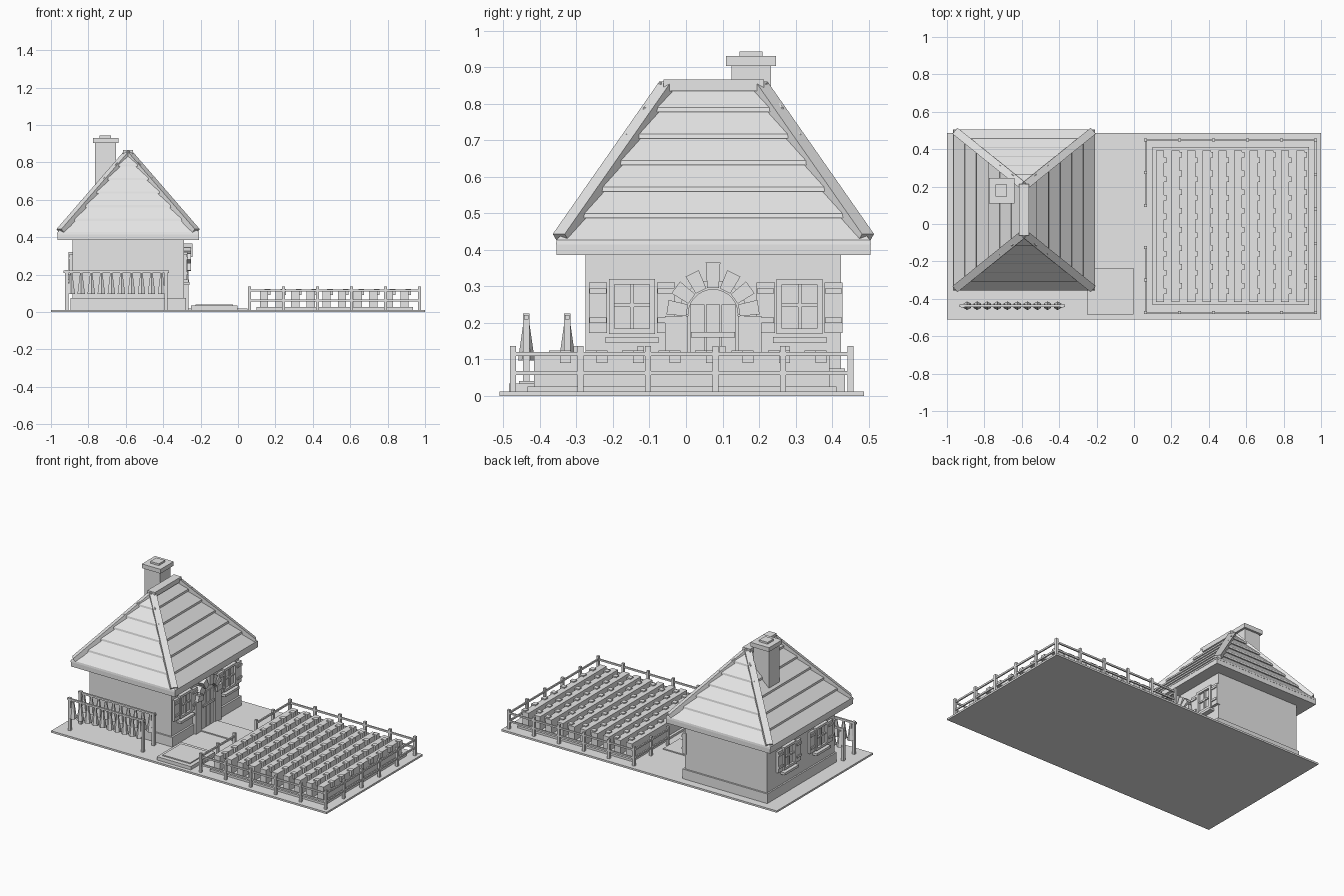
import bpy, bmesh, math
from mathutils import Vector, Matrix

cube = bpy.data.objects.get("Cube")
if cube:
    bpy.data.objects.remove(cube, do_unlink=True)

stone = bpy.data.materials.new("plain_grey")
stone.use_nodes = True
GREY = (0.8, 0.8, 0.8, 1)
stone.diffuse_color = GREY
stone.node_tree.nodes["Principled BSDF"].inputs["Base Color"].default_value = GREY


def box(bm, x, y, z):
    """Box from three (low, high) ranges."""
    size = [b - a for a, b in (x, y, z)]
    mid = [(a + b) / 2 for a, b in (x, y, z)]
    bmesh.ops.create_cube(bm, size=1, matrix=Matrix.Translation(mid) @ Matrix.Diagonal((*size, 1)))


def beam(bm, p, q, width, height):
    p, q = Vector(p), Vector(q)
    turn = (q - p).to_track_quat('X', 'Z').to_matrix().to_4x4()
    bmesh.ops.create_cube(bm, size=1, matrix=Matrix.Translation((p + q) / 2) @ turn
                          @ Matrix.Diagonal(((q - p).length, width, height, 1)))


def loft(bm, rings):
    """Closed solid through rings of equal point count."""
    loops = [[bm.verts.new(p) for p in r] for r in rings]
    n = len(loops[0])
    for a, b in zip(loops, loops[1:]):
        for i in range(n):
            bm.faces.new((a[i], a[(i + 1) % n], b[(i + 1) % n], b[i]))
    bm.faces.new(loops[0][::-1])
    bm.faces.new(loops[-1])


def slab_yz(bm, pts, x0, x1):
    loft(bm, [[(x, y, z) for y, z in pts] for x in (x0, x1)])


def finish(name, bm):
    bmesh.ops.recalc_face_normals(bm, faces=bm.faces)
    me = bpy.data.meshes.new(name)
    bm.to_mesh(me)
    bm.free()
    me.materials.append(stone)
    ob = bpy.data.objects.new(name, me)
    bpy.context.scene.collection.objects.link(ob)
    return ob


def part(name, *boxes):
    bm = bmesh.new()
    for b in boxes:
        box(bm, *b)
    return finish(name, bm)


# Ground, walls and steps
part("ground", ((-1, 1), (-.51, .487), (0, .012)))
part("walls", ((-.885, -.29), (-.275, .424), (.01, .4)))
part("plinth", ((-.895, -.278), (-.285, .435), (.01, .075)))
part("door_path", ((-.285, .05), (-.005, .165), (.01, .019)))
part("stone_step", ((-.25, -.003), (-.485, -.235), (.01, .034)),
     ((-.228, -.028), (-.457, -.265), (.03, .041)))

# Roof: eave board, overlapping plank courses, hip beams and ridge
CX = -.5875
part("eave_board", ((CX - .378, CX + .378), (-.355, .505), (.385, .42)))


def roof_ring(t, out=0, up=0):
    hx = .372 * (1 - t) + out
    y0, y1 = -.348 + .285 * t - out, .498 - .285 * t + out
    z = .415 + .435 * t + up
    return [(CX - hx, y0, z), (CX + hx, y0, z), (CX + hx, y1, z), (CX - hx, y1, z)]


COURSES = 6
bm = bmesh.new()
for i in range(COURSES):
    t0, t1 = i / COURSES, (i + 1) / COURSES
    loft(bm, [roof_ring(t0, -.004), roof_ring(t0, .008), roof_ring(t0, .006, .012),
              roof_ring(min(t1 + .02, .999), -.002)])
finish("roof_planks", bm)

bm = bmesh.new()
for sx in (-1, 1):
    for y0, y1 in ((-.342, -.05), (.492, .2)):
        beam(bm, (CX + sx * .362, y0, .432), (CX, y1, .85), .042, .03)
finish("hip_beams", bm)
part("ridge_cap", ((CX - .027, CX + .027), (-.062, .213), (.835, .866)))
part("chimney", ((-.765, -.653), (.125, .232), (.55, .91)),
     ((-.775, -.64), (.11, .246), (.903, .931)),
     ((-.74, -.678), (.147, .21), (.93, .943)))


# Windows with cross bars, sill and shutters
def window(name, yc, wall, s):
    bm = bmesh.new()

    def put(d0, d1, y, z):
        box(bm, sorted((wall + s * d0, wall + s * d1)), (yc + y[0], yc + y[1]), z)
    put(-.01, .006, (-.06, .06), (.17, .32))
    for side in (-1, 1):
        put(-.01, .02, sorted((side * .048, side * .063)), (.17, .32))
        put(-.01, .016, sorted((side * .068, side * .118)), (.172, .31))
        for z in (.2, .28):
            put(0, .022, sorted((side * .07, side * .116)), (z, z + .014))
    for z in (.17, .305):
        put(-.01, .02, (-.063, .063), (z, z + .015))
    put(-.01, .015, (-.005, .005), (.17, .32))
    put(-.01, .015, (-.05, .05), (.243, .253))
    put(-.01, .032, (-.073, .073), (.145, .161))
    finish(name, bm)


window("right_window_front", -.148, -.29, 1)
window("right_window_back", .311, -.29, 1)
window("left_window_front", -.12, -.885, -1)
window("left_window_back", .21, -.885, -1)

# Arched door with planks and bar
DY, DZ, R = .074, .223, .068


def arc(r, n=14):
    return [(DY + r * math.cos(math.pi * i / n), DZ + r * math.sin(math.pi * i / n))
            for i in range(n + 1)]


bm = bmesh.new()
slab_yz(bm, [(DY - R, .012), (DY + R, .012)] + arc(R), -.3, -.274)
for k in (-1, 0, 1):
    box(bm, (-.28, -.269), (DY + k * .042 - .019, DY + k * .042 + .019), (.014, .25))
box(bm, (-.28, -.262), (DY - .06, DY + .06), (.16, .175))
finish("door", bm)

# Door surround: pillars, arch band and fanned stones
bm = bmesh.new()
for s in (-1, 1):
    box(bm, (-.3, -.264), sorted((DY + s * R, DY + s * .132)), (.01, .218))
slab_yz(bm, arc(R) + arc(.094)[::-1], -.3, -.266)
for k in range(7):
    a = math.radians(9 + 27 * k)
    along, across = Vector((math.cos(a), math.sin(a))), Vector((-math.sin(a), math.cos(a)))
    outer = .142 if k == 3 else .126
    mid = Vector((DY, DZ))
    pts = [mid + along * r + across * w
           for r, w in ((.072, -.016), (outer, -.02), (outer, .02), (.072, .016))]
    slab_yz(bm, pts, -.3, -.242 if k == 3 else -.25)
finish("door_surround", bm)

# Two drying racks with hanging bundles
for name, y in (("front_rack", -.437), ("back_rack", -.325)):
    bm = bmesh.new()
    for x in (-.915, -.385):
        box(bm, (x - .009, x + .009), (y - .009, y + .009), (.01, .225))
    box(bm, (-.932, -.37), (y - .006, y + .006), (.209, .221))
    for i in range(10):
        bmesh.ops.create_cone(bm, cap_ends=True, segments=6, radius1=.023, radius2=.006, depth=.118,
                              matrix=Matrix.Translation((-.892 + i * .0537, y, .156)))
    finish(name, bm)

# Garden bed, crop rows and small plants
part("garden_bed", ((.1, .935), (-.434, .412), (.01, .026)))
bm, plants = bmesh.new(), bmesh.new()
for i in range(10):
    x = .117 + i * .0835
    box(bm, (x, x + .044), (-.416, .393), (.02, .117))
    for j in range(8):
        y = -.36 + j * .1 + (i % 2) * .03
        box(plants, (x + .026, x + .056), (y - .015, y + .015), (.09, .124))
finish("crop_rows", bm)
finish("crop_plants", plants)

# Fence with a gate gap towards the house
X0, X1, Y0, Y1 = .062, .97, -.474, .45
bm = bmesh.new()


def fence(p, q, bays):
    p, q = Vector(p), Vector(q)
    for i in range(bays + 1):
        c = p.lerp(q, i / bays)
        box(bm, (c.x - .008, c.x + .008), (c.y - .008, c.y + .008), (.01, .137))
    for z in (.062, .114):
        beam(bm, (p.x, p.y, z), (q.x, q.y, z), .009, .011)


fence((X0, Y0), (X1, Y0), 5)
fence((X1, Y0), (X1, Y1), 5)
fence((X1, Y1), (X0, Y1), 5)
fence((X0, Y1), (X0, .1), 2)
fence((X0, -.125), (X0, Y0), 2)
finish("garden_fence", bm)
